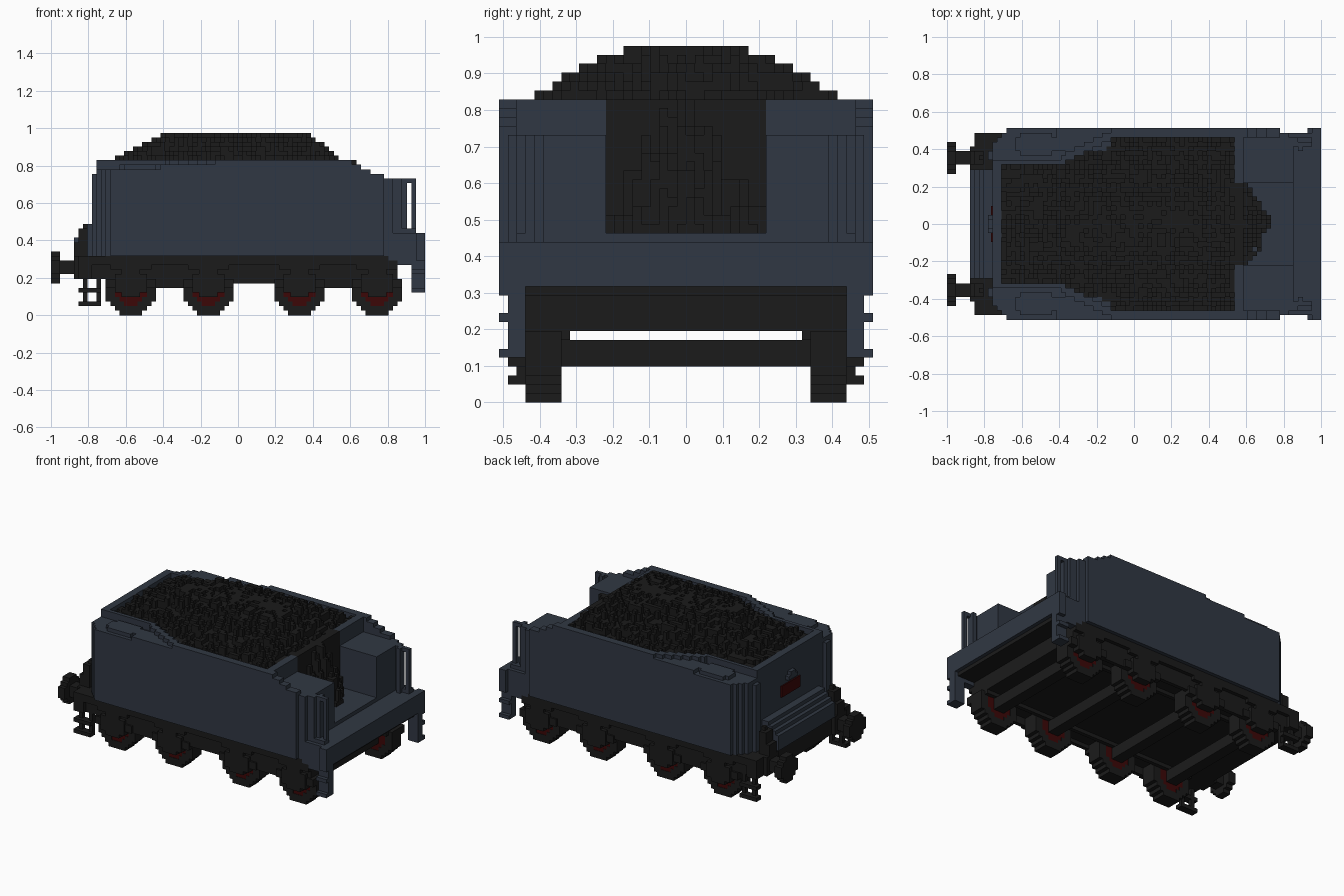
import bpy, bmesh, math, random
from mathutils import Matrix, Vector

random.seed(4)
if "Cube" in bpy.data.objects:
    bpy.data.objects.remove(bpy.data.objects["Cube"])
U = 2 / 82  # block size; x runs 0..82, y is centred, z starts at 0


def material(name, rgb):
    m = bpy.data.materials.new(name)
    m.use_nodes = True
    m.diffuse_color = (*rgb, 1)
    m.node_tree.nodes["Principled BSDF"].inputs["Base Color"].default_value = (*rgb, 1)
    return m


BLUE = material("slate_blue", (.030, .039, .056))
BLACK = material("coal_black", (.011, .011, .011))
RED = material("dark_red", (.045, .002, .002))


def build(name, mat, boxes, mirror=False):
    """One object from boxes (x0, x1, y0, y1, z0, z1), optionally mirrored over y."""
    bm = bmesh.new()
    for x0, x1, y0, y1, z0, z1 in boxes:
        for a, b in ([(y0, y1), (-y1, -y0)] if mirror else [(y0, y1)]):
            centre = Vector(((x0 + x1) / 2 - 41, (a + b) / 2, (z0 + z1) / 2)) * U
            size = Vector((x1 - x0, b - a, z1 - z0)) * U
            bmesh.ops.create_cube(bm, size=1, matrix=Matrix.Translation(centre) @ Matrix.Diagonal((*size, 1)))
    mesh = bpy.data.meshes.new(name)
    bm.to_mesh(mesh)
    bm.free()
    mesh.materials.append(mat)
    ob = bpy.data.objects.new(name, mesh)
    bpy.context.collection.objects.link(ob)
    return ob


def disc(cx, cz, r, y0, y1, hole=0):
    """Stepped disc or ring in the xz plane, made of one row per block."""
    n = int(r)
    for d in range(-n, n + 1):
        h = int(math.sqrt(r * r - d * d)) + .5
        z = (cz + d - .5, cz + d + .5)
        if abs(d) < hole:
            inner = int(math.sqrt(hole * hole - d * d)) + .5
            yield (cx - h, cx - inner, y0, y1, *z)
            yield (cx + inner, cx + h, y0, y1, *z)
        else:
            yield (cx - h, cx + h, y0, y1, *z)


def half_width(x):
    """Half width of the coal space along the tender."""
    return 13 if x < 25 else min(19, 13 + round((x - 25) * 6 / 11))


# Tank with stepped rear corners, side shoulders and rear pillars
corners = [(10, 18), (11, 19), (12, 20), (13, 21)]
build("tank", BLUE, [(x, 63, -y, y, 13, 30) for x, y in corners])
build("tank_shoulder", BLUE, [(x, x + 1, half_width(x), min(21, x + 8), 30, 32)
                              for x in range(10, 63)], True)
build("rear_pillar", BLUE, [(9, 10, 14, 16, 13, 31)], True)

# Raised rim around the coal, following its widening outline
rim = [(x, x + 1, half_width(x), half_width(x) + (1 if x < 25 else 2), 32, 34) for x in range(10, 64)]
rim += [(10, 12, 0, 14, 30, 34)]
rim += [(24 + 3 * i, 36, 16 + i, 21, 32, 33) for i in range(3)]
rim += [(36, 64, 19, 21, 32, 34)]
build("coal_rim", BLUE, rim, True)

# Water hatches
build("water_hatch", BLUE, [(15, 24, 16, 19, 32, 33), (16, 23, 15, 20, 32, 33)], True)

# Cab-end side walls sloping down and curving inward
walls = [(63, 66, 34, 21), (66, 68, 33, 21), (68, 70, 32, 21), (70, 73, 31, 21),
         (73, 75, 30, 20), (75, 77, 30, 19), (77, 78, 30, 18)]
build("cab_side_wall", BLUE, [(a, b, y - 2, y, 13, z) for a, b, z, y in walls], True)

# Bulkhead, lockers and floor
build("bulkhead", BLUE, [(63, 65, 9, 20, 13, 34)], True)
build("locker", BLUE, [(65, 76, 9, 19, 18, 30)], True)
build("cab_floor", BLUE, [(63, 76, -19, 19, 13, 19), (75, 80, -20, 20, 13, 18),
                          (80, 82, -21, 21, 13, 18)])
build("cab_valance", BLUE, [(74, 80, 18, 20, 12, 13), (76, 80, 18, 20, 11, 12),
                            (80, 82, 18, 21, 12, 13)], True)

# Handrails
build("handrail", BLUE, [(79, 80, 17, 18, 18, 30), (77, 80, 17, 18, 29, 30),
                         (77, 80, 17, 19, 18, 19)], True)

# Cab steps
build("cab_steps", BLUE, [(79, 82, 18, 20, 5, 12), (79, 82, 20, 21, 5, 6),
                          (79, 82, 20, 21, 9, 10)], True)

# Coal heap: a rough mound of columns
coal = []
for x in range(12, 63):
    w = half_width(x)
    for y in range(-w, w):
        off = abs(y + .5)
        along = min((x - 8) * .5, (66 - x) * .85)
        across = min(3.2 + (18.5 - off) * .42, 1 + (w - off) * .8)
        top = 30.6 + min(9.4, along, across) + random.choice((-1, -1, 0, 0, 1))
        coal.append((x, x + 1, y, y + 1, 30, max(31, min(40, round(top)))))
# Coal spilling through the bulkhead opening
for x in range(63, 71):
    for y in range(-9, 9):
        reach = 71.3 - abs(y + .5) * .63 + random.uniform(-1, .6)
        if x < reach:
            top = 34 if x < 65 else 20 + (reach - x) * 2.3 + random.choice((-1, 0, 1))
            coal.append((x, x + 1, y, y + 1, 18, max(20, min(34, round(top)))))
build("coal", BLACK, coal)

# Underframe: floor, stepped outer plates, inner plates
build("underframe", BLACK, [(8, 76, -18, 18, 8, 13), (76, 81, -18, 18, 12, 13)])
build("frame_plate", BLACK, [(8, 12, 18, 19, 8, 13), (12, 40, 18, 19, 6, 13),
                             (40, 49, 18, 19, 7, 13), (49, 76, 18, 19, 6, 13),
                             (8, 74, 19, 20, 11, 13)], True)
build("inner_frame", BLACK, [(12, 76, 13, 14, 7, 8)], True)

# Wheels, axles, axle boxes and springs
for i, cx in enumerate((17.5, 34.5, 54.5, 71.5), 1):
    build(f"wheels_{i}", BLACK, list(disc(cx, 5.5, 5.5, 14, 18, 3.5)), True)
    build(f"wheel_centres_{i}", RED, list(disc(cx, 5.5, 3.5, 14.1, 17.9)), True)
    build(f"axle_{i}", BLACK, [(cx - 1.5, cx + 1.5, -18.5, 18.5, 4, 7)])
    build(f"axle_box_{i}", BLACK, [(cx - 2, cx + 2, 18, 20, 4, 10),
                                   (cx - 3.5, cx + 3.5, 18, 20, 5, 9),
                                   (cx - 5.5, cx + 5.5, 18, 19.5, 6, 8),
                                   (cx - 4.5, cx + 4.5, 19, 20, 10, 12)], True)

# Rear buffer beam and buffers
build("buffer_beam", BLACK, [(6, 9, -20, 20, 8, 13), (7, 14, -19, 19, 11, 13)])
buffers = [(2, 6, 13, 16, 9, 12), (5, 6, 12, 17, 8, 13)]
for h, k in ((1.5, 3.5), (2.5, 2.5), (3.5, 1.5)):
    buffers.append((0, 2, 14.5 - h, 14.5 + h, 10.5 - k, 10.5 + k))
build("buffer", BLACK, buffers, True)

# Rear lamps
build("rear_lamp", BLACK, [(5, 8, 13, 16, 13, 16), (6, 8, 13, 16, 16, 19),
                           (7, 8, 14, 15, 19, 20)], True)

# Rear toolbox with stepped lid
build("toolbox", BLUE, [(5, 10, -12, 12, 13, 17), (6, 10, -12, 12, 17, 18),
                        (7, 10, -12, 12, 18, 19), (8, 10, -12, 12, 19, 20)])

# Rear number plate and lamp bracket
build("rear_plate", RED, [(9.65, 10, -4, 4, 23, 26)])
build("lamp_bracket", BLUE, [(9, 10, -2, 2, 27, 28), (9, 10, -1, 1, 28, 29)])

# Rear footsteps
build("rear_steps", BLACK, [(7, 8, 18, 19, 2, 8), (10, 11, 18, 19, 2, 8),
                            (6, 11, 18, 20, 2, 3), (6, 11, 18, 20, 5, 6)], True)
